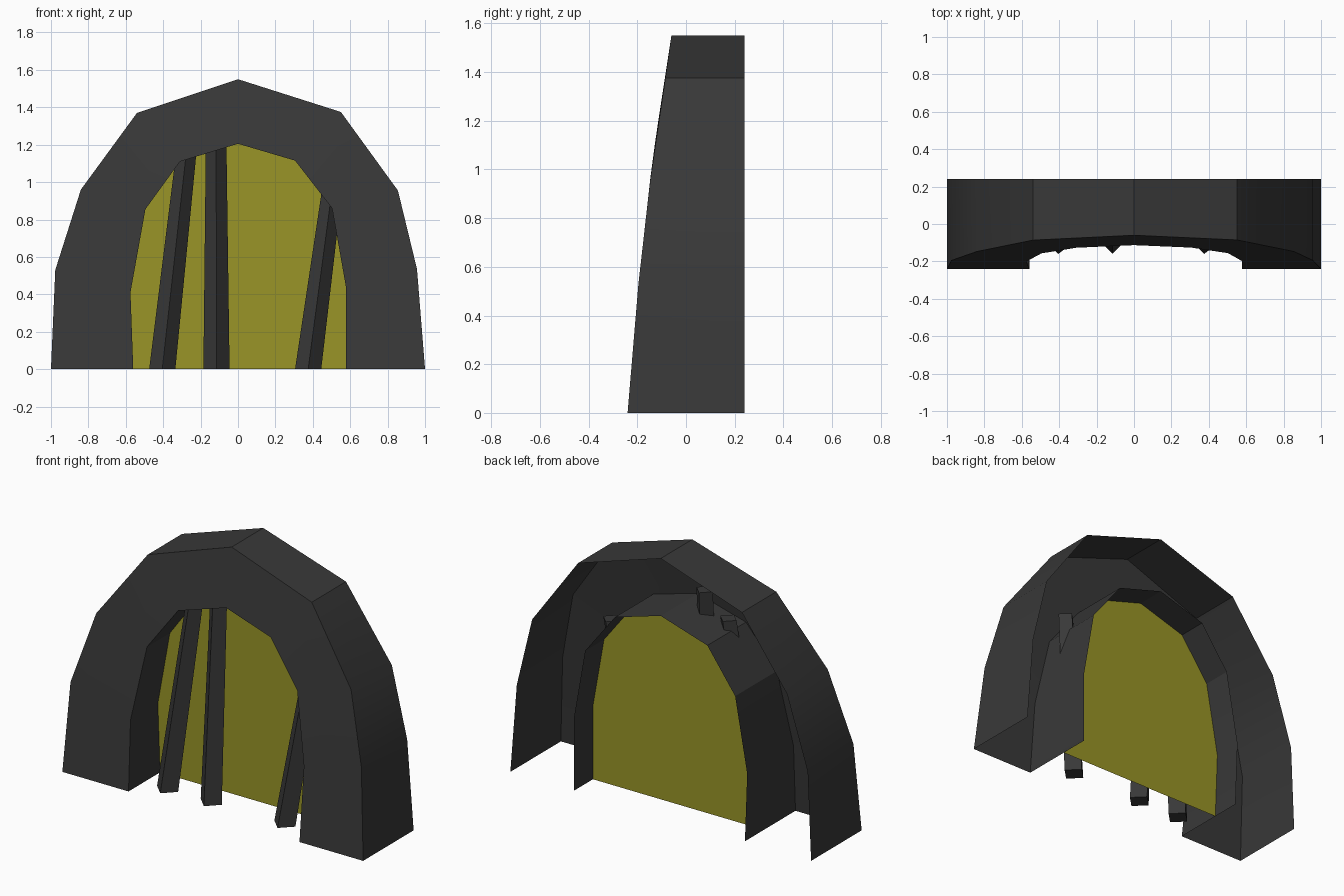
import bpy, bmesh, math

if "Cube" in bpy.data.objects:
    bpy.data.objects.remove(bpy.data.objects["Cube"])

# (x, z, front y) along the arch from left foot to right foot
OUTER = [(-1, 0, -.24), (-.977, .53, -.195), (-.84, .96, -.147), (-.54, 1.37, -.086),
         (0, 1.55, -.06), (.55, 1.375, -.085), (.855, .955, -.147), (.957, .535, -.195), (1, 0, -.24)]
INNER = [(-.56, 0, -.24), (-.575, .41, -.2), (-.495, .855, -.157), (-.31, 1.11, -.127),
         (0, 1.205, -.113), (.305, 1.115, -.126), (.503, .86, -.156), (.577, .44, -.198), (.577, 0, -.24)]
BACK, PANEL_Y = .24, .06


def material(name, rgb):
    mat = bpy.data.materials.new(name)
    mat.diffuse_color = (*rgb, 1)
    mat.use_nodes = True
    mat.node_tree.nodes["Principled BSDF"].inputs["Base Color"].default_value = mat.diffuse_color
    return mat


def make(name, bm, mat):
    mesh = bpy.data.meshes.new(name)
    bmesh.ops.recalc_face_normals(bm, faces=bm.faces)
    bm.to_mesh(mesh)
    bm.free()
    obj = bpy.data.objects.new(name, mesh)
    mesh.materials.append(mat)
    bpy.context.collection.objects.link(obj)
    return obj


def bridge(bm, a, b):
    for i in range(len(a) - 1):
        bm.faces.new((a[i], a[i + 1], b[i + 1], b[i]))


stone = material("dark_stone", (.04, .04, .04))
yellow = material("yellow", (.32, .3, .02))

# Arch: outer wall, sloping front and tunnel wall, open at back and bottom
bm = bmesh.new()
rows = [[bm.verts.new((x, BACK, z)) for x, z, y in OUTER],
        [bm.verts.new((x, y, z)) for x, z, y in OUTER],
        [bm.verts.new((x, y, z)) for x, z, y in INNER],
        [bm.verts.new((x, BACK, z)) for x, z, y in INNER]]
for a, b in zip(rows, rows[1:]):
    bridge(bm, a, b)
# normals face outward from the hidden cavity
arch = make("arch", bm, stone)
if arch.data.polygons[8].normal.y > 0:
    arch.data.flip_normals()
bpy.context.view_layer.objects.active = arch
arch.select_set(True)
bpy.ops.object.shade_smooth_by_angle(angle=math.radians(25))

# Yellow panel closing the tunnel
bm = bmesh.new()
bm.faces.new([bm.verts.new((x, PANEL_Y, z)) for x, z, y in INNER])
panel = make("back_panel", bm, yellow)
if panel.data.polygons[0].normal.y > 0:
    panel.data.flip_normals()


# Leaning, tapered four-sided bars whose tops run through the tunnel roof
def bar(name, x0, x1, top):
    bm = bmesh.new()
    ends = []
    for x, y, z, r in ((x0, -.09, 0, .07), (x1, -.01, top, .054)):
        ends.append([bm.verts.new((x + r * dx, y + r * dy, z))
                     for dx, dy in ((1, 0), (0, 1), (-1, 0), (0, -1))])
        bm.faces.new(ends[-1])
    bridge(bm, ends[0] + ends[0][:1], ends[1] + ends[1][:1])
    make(name, bm, stone)


bar("left_bar", -.405, -.275, 1.17)
bar("middle_bar", -.115, -.117, 1.30)
bar("right_bar", .375, .503, .96)
